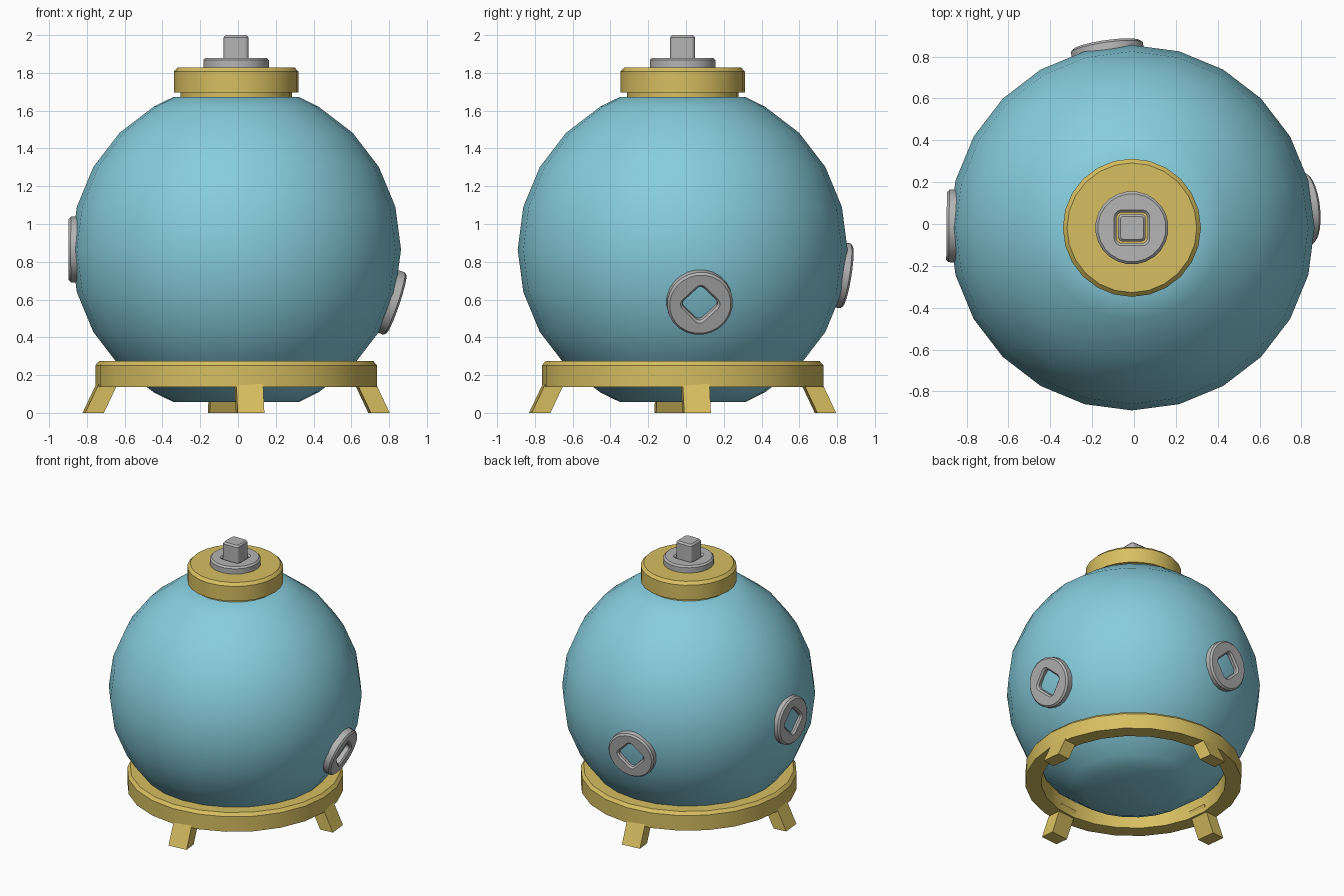
import bpy
import bmesh
from math import sin, cos, pi, radians
from mathutils import Vector, Matrix

if "Cube" in bpy.data.objects:
    bpy.data.objects.remove(bpy.data.objects["Cube"], do_unlink=True)

SEG = 24
CX, CY, CZ = -0.01, -0.018, 0.865
RADIUS = 0.873


def material(name, rgb):
    m = bpy.data.materials.new(name)
    m.use_nodes = True
    m.diffuse_color = (*rgb, 1)
    m.node_tree.nodes["Principled BSDF"].inputs["Base Color"].default_value = (*rgb, 1)
    return m


TEAL = material("teal glaze", (0.24, 0.61, 0.72))
BRASS = material("brass", (0.68, 0.52, 0.12))
STEEL = material("grey metal", (0.46, 0.46, 0.46))


def circle(r, z, offset=0.0):
    return [Vector((r * cos(offset + 2 * pi * i / SEG), r * sin(offset + 2 * pi * i / SEG), z))
            for i in range(SEG)]


def rounded_square(half, corner, z):
    """Same point count as a circle, six points on each corner."""
    pts = []
    for i in range(SEG):
        q, k = divmod(i, 6)
        mid = pi / 4 + q * pi / 2
        a = q * pi / 2 + k * pi / 10
        d = (half - corner) * 2 ** 0.5
        pts.append(Vector((d * cos(mid) + corner * cos(a), d * sin(mid) + corner * sin(a), z)))
    return pts


def loft(name, loops, mat, matrix, closed=False):
    """Skin a row of loops; cap the ends, or join last to first."""
    bm = bmesh.new()
    rows = [[bm.verts.new(p) for p in loop] for loop in loops]
    n = len(rows[0])
    pairs = list(zip(rows, rows[1:]))
    if closed:
        pairs.append((rows[-1], rows[0]))
    else:
        bm.faces.new(rows[0])
        bm.faces.new(rows[-1])
    for a, b in pairs:
        for i in range(n):
            j = (i + 1) % n
            bm.faces.new((a[i], a[j], b[j], b[i]))
    bmesh.ops.recalc_face_normals(bm, faces=bm.faces)
    mesh = bpy.data.meshes.new(name)
    bm.to_mesh(mesh)
    bm.free()
    mesh.materials.append(mat)
    ob = bpy.data.objects.new(name, mesh)
    ob.matrix_world = matrix
    bpy.context.collection.objects.link(ob)
    bpy.ops.object.select_all(action="DESELECT")
    ob.select_set(True)
    bpy.context.view_layer.objects.active = ob
    bpy.ops.object.shade_smooth_by_angle(angle=radians(30))
    return ob


def washer(name, matrix):
    """Round plate with a rounded square hole, top face at local z = 0."""
    loft(name, [
        circle(0.175, -0.055, pi / SEG),
        circle(0.175, -0.012, pi / SEG),
        circle(0.163, 0, pi / SEG),
        rounded_square(0.085, 0.035, 0),
        rounded_square(0.074, 0.028, -0.012),
        rounded_square(0.074, 0.028, -0.055),
    ], STEEL, matrix, closed=True)


AXIS = Matrix.Translation((CX, CY, 0))

# Round body with flattened poles
angles = [22.5] + list(range(30, 151, 15)) + [157.5]
loft("body", [circle(RADIUS * sin(radians(a)), CZ + RADIUS * cos(radians(a))) for a in angles],
     TEAL, AXIS)

# Stand ring
loft("stand_ring", [circle(r, z) for r, z in
                    ((0.635, 0.138), (0.745, 0.138), (0.745, 0.252), (0.725, 0.275), (0.635, 0.275))],
     BRASS, AXIS, closed=True)

# Four splayed legs
for i in range(4):
    corners = []
    for inner, outer, z in ((0.71, 0.81, 0), (0.62, 0.72, 0.19)):
        corners.append([Vector((r, t, z)) for r, t in
                        ((inner, -0.071), (outer, -0.071), (outer, 0.071), (inner, 0.071))])
    loft(f"leg_{i + 1}", corners, BRASS, AXIS @ Matrix.Rotation(radians(5.6 + 90 * i), 4, "Z"))

# Neck and lid
loft("lid", [circle(r, z) for r, z in
             ((0.295, 1.66), (0.295, 1.695), (0.33, 1.695), (0.33, 1.807), (0.31, 1.828))],
     BRASS, AXIS)

# Top washer and square stem
washer("lid_washer", AXIS @ Matrix.Translation((0, 0, 1.88)))
loft("stem", [rounded_square(h, c, z) for h, c, z in
              ((0.066, 0.022, 1.82), (0.066, 0.022, 1.988), (0.055, 0.016, 2.0))],
     STEEL, AXIS)

# Washers set against the body, each facing away from its centre
for name, direction, distance in (
        ("right_washer", (-1, 0.01, 0), 0.886),
        ("left_washer", (0.842, 0.093, -0.288), 0.9),
        ("back_washer", (-0.12, 0.866, -0.14), 0.891)):
    d = Vector(direction).normalized()
    turn = d.to_track_quat("Z", "Y").to_matrix().to_4x4() @ Matrix.Rotation(pi / 4, 4, "Z")
    washer(name, Matrix.Translation(Vector((CX, CY, CZ)) + d * distance) @ turn)
